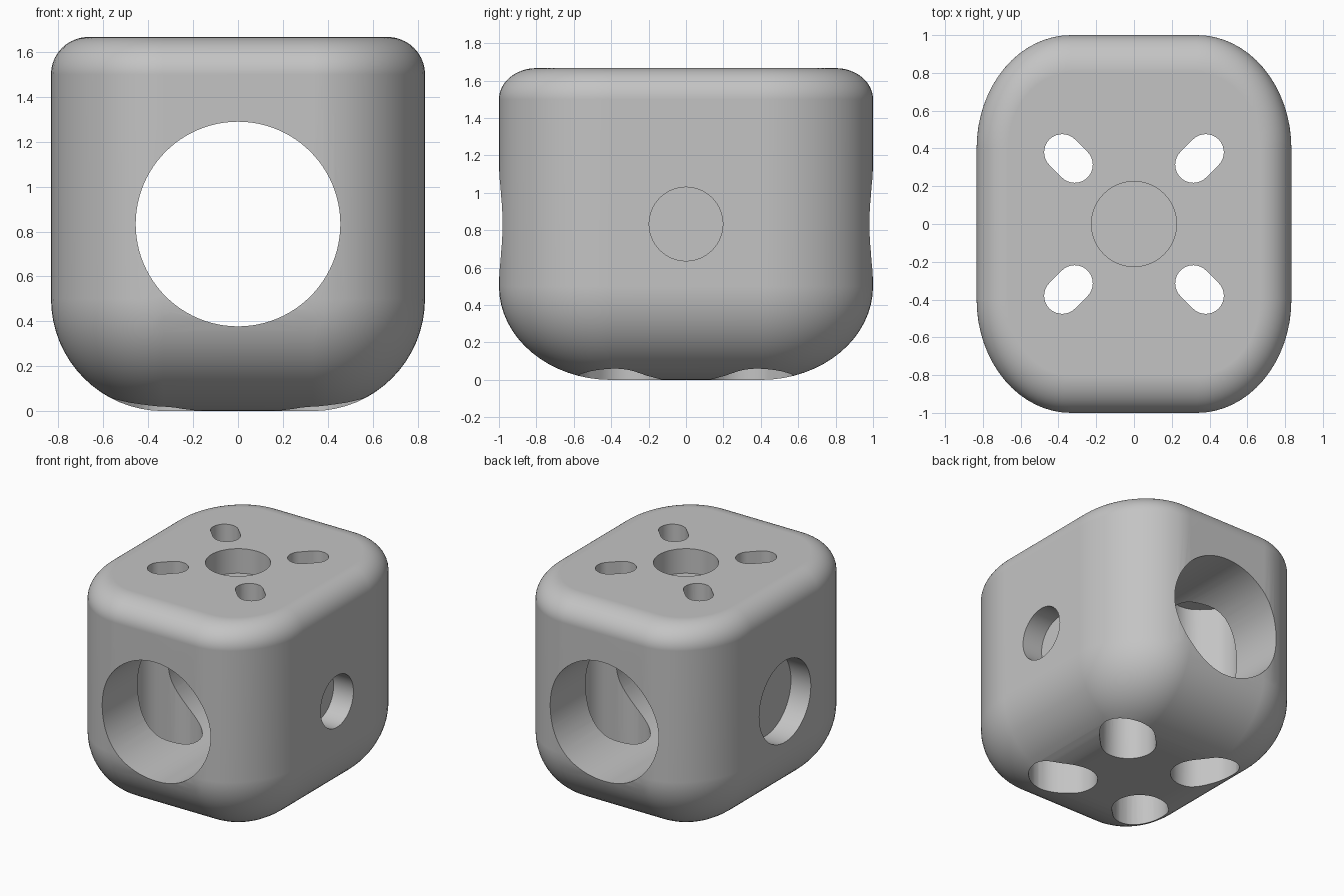
import bpy, bmesh, math
from mathutils import Matrix

old = bpy.data.objects.get("Cube")
if old:
    bpy.data.objects.remove(old, do_unlink=True)

HALF, HEIGHT, STRETCH = 0.8333, 1.6667, 1.2
BIG_R, TOP_R, STEPS = 0.5, 0.1667, 16
MID = HEIGHT / 2

grey = bpy.data.materials.new("plain_grey")
grey.use_nodes = True
colour = (0.55, 0.55, 0.55, 1)
grey.diffuse_color = colour
grey.node_tree.nodes["Principled BSDF"].inputs["Base Color"].default_value = colour


def make_object(name, bm):
    bmesh.ops.recalc_face_normals(bm, faces=bm.faces)
    mesh = bpy.data.meshes.new(name)
    bm.to_mesh(mesh)
    bm.free()
    mesh.materials.append(grey)
    obj = bpy.data.objects.new(name, mesh)
    bpy.context.collection.objects.link(obj)
    return obj


def loft(name, rings):
    """Skin a stack of closed rings and cap both ends."""
    bm = bmesh.new()
    loops = [[bm.verts.new(p) for p in ring] for ring in rings]
    count = len(loops[0])
    for a, b in zip(loops, loops[1:]):
        for i in range(count):
            j = (i + 1) % count
            bm.faces.new((a[i], a[j], b[j], b[i]))
    bm.faces.new(loops[0])
    bm.faces.new(loops[-1])
    bmesh.ops.remove_doubles(bm, verts=bm.verts, dist=0.0001)
    return make_object(name, bm)


def body_ring(inset, z):
    """Rounded rectangle whose corners shrink with the inset."""
    ring, flat, r = [], HALF - BIG_R, BIG_R - inset
    for q, (sx, sy) in enumerate(((1, 1), (-1, 1), (-1, -1), (1, -1))):
        for k in range(STEPS + 1):
            a = math.pi / 2 * (q + k / STEPS)
            ring.append((sx * flat + r * math.cos(a),
                         STRETCH * (sy * flat + r * math.sin(a)), z))
    return ring


def slot(name, centre, length, r, angle, z0, z1):
    """Upright prism with a rounded-end outline."""
    outline = []
    for side in (0, 1):
        for k in range(STEPS + 1):
            a = math.pi * (side + k / STEPS) - math.pi / 2
            x = (0.5 - side) * length + r * math.cos(a)
            y = r * math.sin(a)
            outline.append((centre[0] + x * math.cos(angle) - y * math.sin(angle),
                            centre[1] + x * math.sin(angle) + y * math.cos(angle)))
    return loft(name, [[(x, y, z) for x, y in outline] for z in (z0, z1)])


def bore(name, r, axis, start, end, segments=64):
    """Round hole along an axis through the middle of the body."""
    bm = bmesh.new()
    bmesh.ops.create_cone(bm, cap_ends=True, segments=segments,
                          radius1=r, radius2=r, depth=end - start)
    turn = {"X": Matrix.Rotation(math.pi / 2, 4, "Y"),
            "Y": Matrix.Rotation(math.pi / 2, 4, "X"),
            "Z": Matrix.Identity(4)}[axis]
    mid = (start + end) / 2
    shift = {"X": (mid, 0, MID), "Y": (0, mid, MID), "Z": (0, 0, mid)}[axis]
    bm.transform(Matrix.Translation(shift) @ turn)
    return make_object(name, bm)


# Rounded block: large fillet underneath, small fillet on top
arc = [math.pi / 2 * k / STEPS for k in range(STEPS + 1)]
rings = [body_ring(BIG_R * (1 - math.sin(a)), BIG_R * (1 - math.cos(a))) for a in arc]
rings += [body_ring(TOP_R * (1 - math.cos(a)), HEIGHT - TOP_R * (1 - math.sin(a)))
          for a in arc]
body = loft("housing_body", rings)

# Main bore, top recess and stepped side holes
cutters = [
    bore("main_bore", 0.456, "Y", -1.2, 1.2, 96),
    bore("top_recess", 0.225, "Z", 1.48, 1.8),
    bore("side_hole", 0.099, "X", -1, 1),
    bore("left_counterbore", 0.197, "X", HALF - 0.167, 1),
    bore("right_counterbore", 0.31, "X", -1, 0.167 - HALF),
]

# Four diagonal screw slots with wide access channels from below
for sx in (-1, 1):
    for sy in (-1, 1):
        place = (0.347 * sx, 0.347 * sy)
        angle = math.atan2(sy, sx)
        cutters.append(slot("access_channel", place, 0.093, 0.192, angle, -0.1, 1.417))
        cutters.append(slot("screw_slot", place, 0.093, 0.096, angle, 1.3, 1.8))

bpy.context.view_layer.objects.active = body
body.select_set(True)
for cutter in cutters:
    mod = body.modifiers.new(cutter.name, "BOOLEAN")
    mod.operation, mod.solver, mod.object = "DIFFERENCE", "EXACT", cutter
    bpy.ops.object.modifier_apply(modifier=mod.name)
    bpy.data.objects.remove(cutter, do_unlink=True)

# Smooth surfaces with crisp hole rims
bpy.ops.object.shade_smooth_by_angle(angle=math.radians(30))
normals = body.modifiers.new("even_shading", "WEIGHTED_NORMAL")
normals.keep_sharp = True
